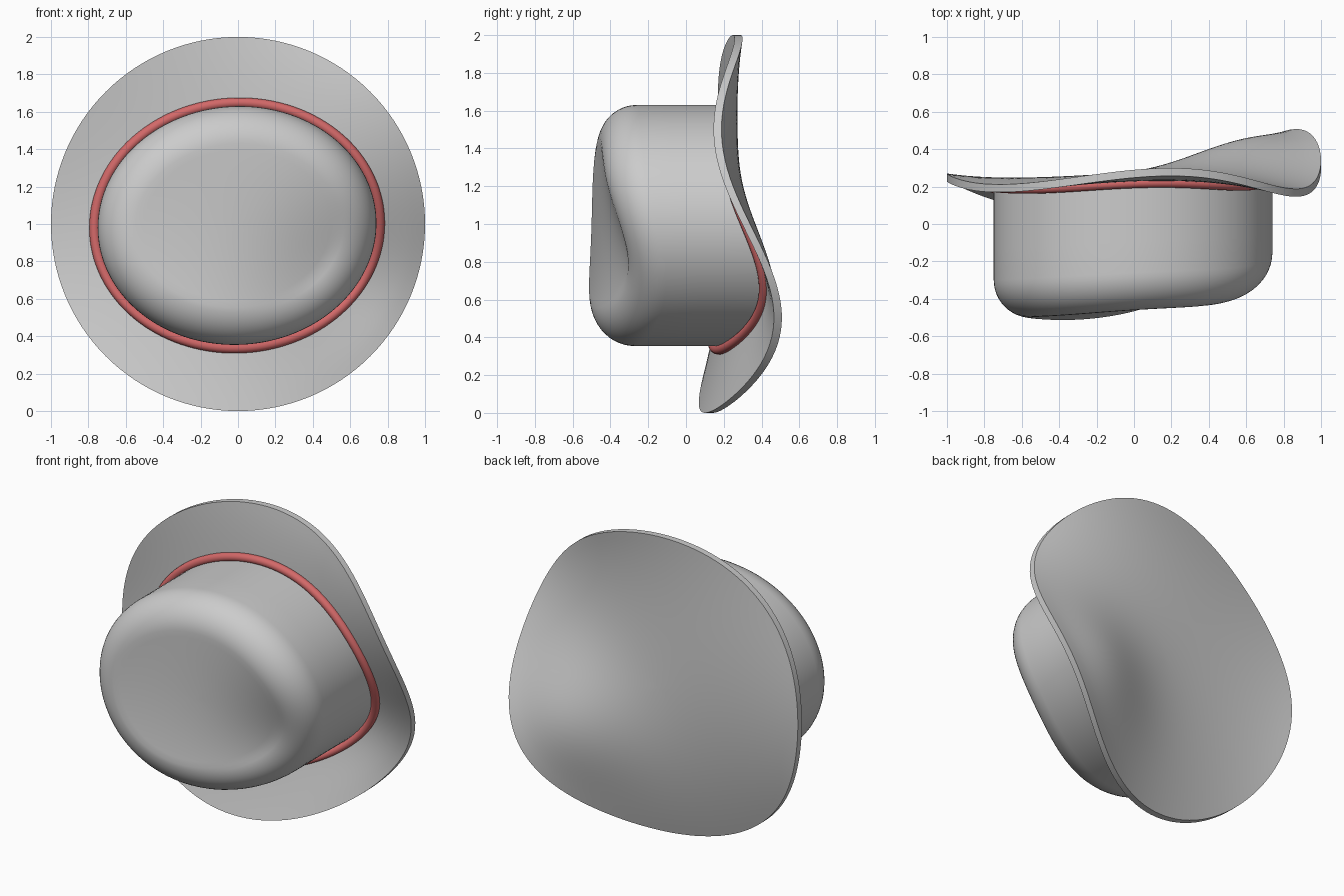
import bpy, bmesh, math

if "Cube" in bpy.data.objects:
    bpy.data.objects.remove(bpy.data.objects["Cube"])

# depth (y) of the brim edge every 30 degrees, counter-clockwise from +x in the front view
RIM = [.32, .165, .25, .267, .207, .20, .25, .19, .10, .12, .32, .485]
N = len(RIM)
HARM = []
for n in range(6):
    k = (1 if n == 0 else 2) / N
    HARM.append((k * sum(v * math.cos(n * i * math.tau / N) for i, v in enumerate(RIM)),
                 k * sum(v * math.sin(n * i * math.tau / N) for i, v in enumerate(RIM))))


def warp(x, v):
    """Smooth wavy surface through the brim edge (v is height above z = 1)."""
    r, t = math.hypot(x, v), math.atan2(v, x)
    y = sum(r ** n * (a * math.cos(n * t) + b * math.sin(n * t))
            for n, (a, b) in enumerate(HARM))
    # fuller swell toward the lower right, fading out at the edge
    swell = .105 * (1 - r ** 4) * math.exp(-((x - .65) ** 2 + (v + .35) ** 2) / .2)
    return y + swell + .015 * (1 - r * r) ** 2


def loft(name, rings, start=None, end=None, cyclic=False):
    """Skin a list of closed rings, with optional centre points at both ends."""
    bm = bmesh.new()
    vr = [[bm.verts.new(p) for p in ring] for ring in rings]
    m = len(vr[0])
    pairs = list(zip(vr, vr[1:])) + ([(vr[-1], vr[0])] if cyclic else [])
    for a, b in pairs:
        for i in range(m):
            j = (i + 1) % m
            bm.faces.new((a[i], a[j], b[j], b[i]))
    for p, ring in ((start, vr[0]), (end, vr[-1])):
        if p:
            c = bm.verts.new(p)
            for i in range(m):
                bm.faces.new((c, ring[i], ring[(i + 1) % m]))
    bmesh.ops.recalc_face_normals(bm, faces=bm.faces)
    me = bpy.data.meshes.new(name)
    bm.to_mesh(me)
    bm.free()
    ob = bpy.data.objects.new(name, me)
    bpy.context.collection.objects.link(ob)
    bpy.ops.object.select_all(action='DESELECT')
    bpy.context.view_layer.objects.active = ob
    ob.select_set(True)
    bpy.ops.object.shade_smooth_by_angle(angle=math.radians(40))
    return ob


SEG = 128
ANG = [i * math.tau / SEG for i in range(SEG)]
CX, CV, RX, RZ = -.005, -.008, .745, .638      # crown ellipse


def oval(inset, scale=1):
    """Slightly tilted crown outline."""
    return [(CX + (RX - inset) * scale * math.cos(t),
             CV + (RZ - inset) * scale * math.sin(t) + .012 * scale * math.cos(t)) for t in ANG]


# brim: thin wavy disc
def disc(r, off):
    return [(r * math.cos(t), warp(r * math.cos(t), r * math.sin(t)) + off, 1 + r * math.sin(t))
            for t in ANG]


T = .021
radii = [i / 20 for i in range(1, 21)]
loft("brim", [disc(r, -T) for r in radii] + [disc(r, T) for r in reversed(radii)],
     (0, warp(0, 0) - T, 1), (0, warp(0, 0) + T, 1))


# crown: oval with straight walls, rounded edge and a wavy front face
def cap(x, v):
    return warp(x, v) - .71 + .03 * x


R = .2
rings = [[(x, cap(x, v), 1 + v) for x, v in oval(R, i / 12)] for i in range(1, 13)]
flat = oval(R)
for k in range(1, 13):
    a = k / 12 * math.pi / 2
    rings.append([(x, cap(*f) + R * (1 - math.cos(a)), 1 + v)
                  for (x, v), f in zip(oval(R * (1 - math.sin(a))), flat)])
edge = rings[-1]
for k in (.33, .66, 1):
    rings.append([(x, y + (warp(x, z - 1) - y) * k, z) for x, y, z in edge])
loft("crown", rings, start=(CX, cap(CX, CV), 1 + CV))

# band: cord around the foot of the crown, following the brim
cord = []
for k in range(16):
    a = k / 16 * math.tau
    cord.append([(x, warp(*c) - .03 + .027 * math.sin(a), 1 + v)
                 for (x, v), c in zip(oval(-.018 - .027 * math.cos(a)), oval(-.018))])
band = loft("band", cord, cyclic=True)
mat = bpy.data.materials.new("red")
mat.diffuse_color = (.65, .14, .14, 1)
mat.use_nodes = True
mat.node_tree.nodes["Principled BSDF"].inputs["Base Color"].default_value = mat.diffuse_color
band.data.materials.append(mat)
